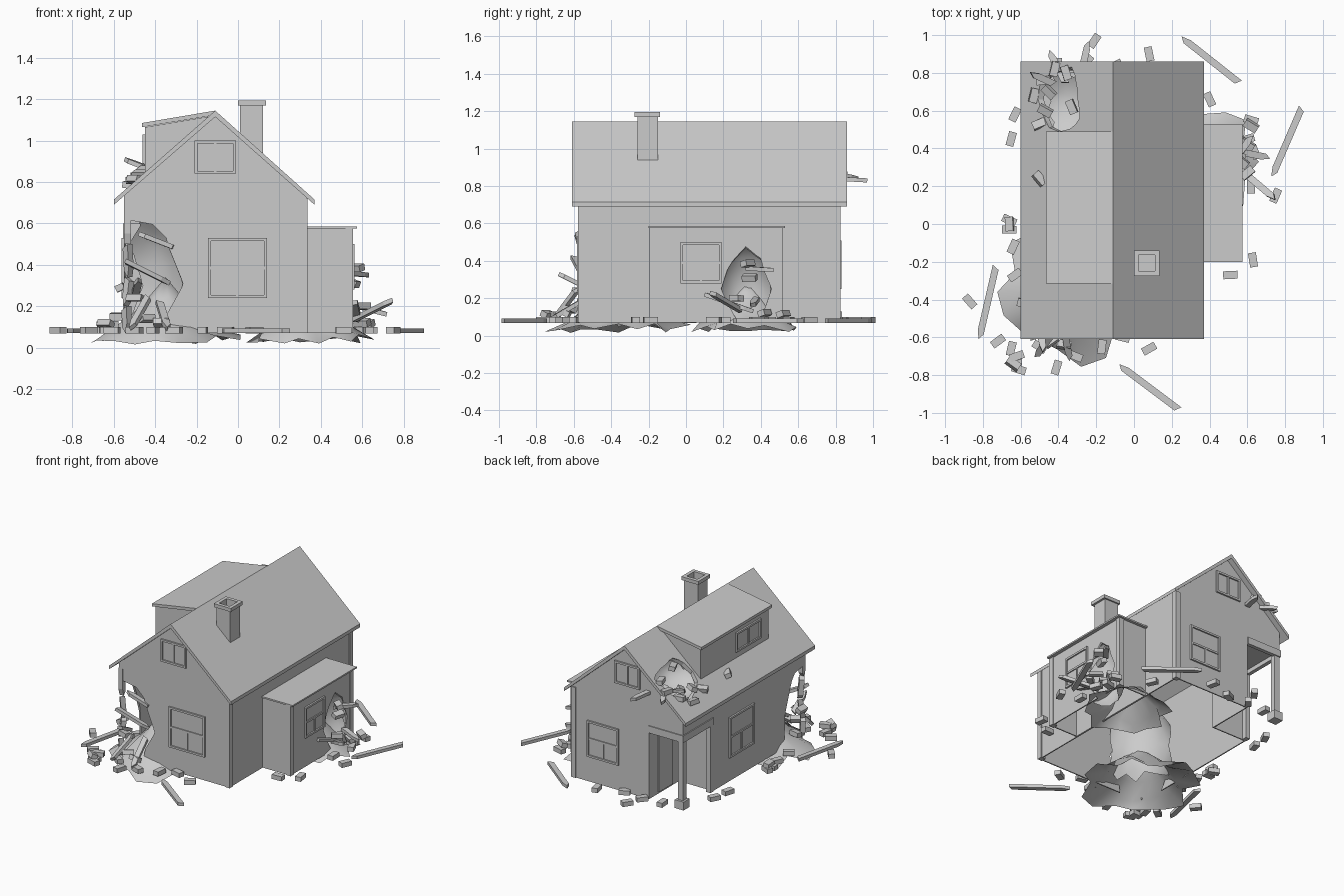
import bpy, bmesh, math, random
from mathutils import Vector, Matrix

if "Cube" in bpy.data.objects:
    bpy.data.objects.remove(bpy.data.objects["Cube"])
random.seed(7)
G = 0.07  # ground level

def make(name, bm):
    bmesh.ops.recalc_face_normals(bm, faces=bm.faces)
    me = bpy.data.meshes.new(name)
    bm.to_mesh(me); bm.free()
    ob = bpy.data.objects.new(name, me)
    bpy.context.collection.objects.link(ob)
    return ob

def add_box(bm, x0, x1, y0, y1, z0, z1):
    m = Matrix.Translation(((x0+x1)/2, (y0+y1)/2, (z0+z1)/2)) @ Matrix.Diagonal((x1-x0, y1-y0, z1-z0, 1))
    bmesh.ops.create_cube(bm, size=1, matrix=m)

def box(name, *d):
    bm = bmesh.new(); add_box(bm, *d)
    return make(name, bm)

def prism(name, prof, y0, y1):
    bm = bmesh.new()
    f = bm.faces.new([bm.verts.new((x, y0, z)) for x, z in prof])
    r = bmesh.ops.extrude_face_region(bm, geom=[f])
    for v in r['geom']:
        if isinstance(v, bmesh.types.BMVert): v.co.y = y1
    return make(name, bm)

def blob(name, c, rad, rough=0.15, keep=None):
    bm = bmesh.new()
    bmesh.ops.create_icosphere(bm, subdivisions=2 if keep is None else 3, radius=1)
    for v in bm.verts:
        k = 1 + random.uniform(-rough, rough)
        v.co = Vector([c[i] + v.co[i]*rad[i]*k for i in range(3)])
    if keep:  # open bowl: only the part inside the house remains
        bmesh.ops.delete(bm, geom=[v for v in bm.verts if not keep(v.co)], context='VERTS')
        for f in bm.faces: f.smooth = True
    return make(name, bm)

def cut(ob, *cutters):
    for c in cutters:
        m = ob.modifiers.new('cut', 'BOOLEAN')
        m.operation = 'DIFFERENCE'; m.object = c; m.solver = 'EXACT'
        c.hide_render = True
    dg = bpy.context.evaluated_depsgraph_get()
    me = bpy.data.meshes.new_from_object(ob.evaluated_get(dg))
    ob.modifiers.clear()
    ob.data = me

def roof_z(x): return 1.145 - abs(x + .11)*.88

# Cutters for the three broken places, and the bowls lining them
corner_hole = blob('corner_hole', (-.46, -.5, .31), (.18, .22, .35), .2)
annex_hole = blob('annex_hole', (.55, .32, .25), (.12, .12, .21))
roof_hole = blob('roof_hole', (-.39, .66, .89), (.155, .18, .15), .2)
blob('corner_cavity', (-.46, -.48, .30), (.24, .28, .40), .03,
     lambda p: p.x > -.535 and p.y > -.555 and p.z > .04)
blob('annex_cavity', (.55, .32, .24), (.17, .16, .25), .03, lambda p: p.x < .535 and p.z > .04)
blob('roof_bowl', (-.39, .65, .92), (.20, .22, .16), .03,
     lambda p: p.z < roof_z(p.x)-.035 and p.x > -.54 and p.y < .81)

# Main walls: thin gabled shell, open below, with a porch notch at the back left
walls = prism('walls', [(-.55, G), (.33, G), (.33, .738), (-.11, 1.12), (-.55, .738)], -.57, .82)
inner = prism('wall_interior', [(-.542, 0), (.322, 0), (.322, .726), (-.11, 1.105), (-.542, .726)], -.562, .812)
notch = box('porch_cutter', -.65, -.28, .48, .95, 0, .58)
cut(walls, inner, notch, corner_hole, roof_hole)

# Porch lining, ceiling, door, beam and posts
box('porch_side_wall', -.28, -.272, .48, .815, G, .60)
box('porch_back_wall', -.545, -.272, .472, .48, G, .60)
box('porch_ceiling', -.545, -.275, .475, .815, .58, .59)
box('porch_door', -.29, -.28, .56, .72, .085, .50)
box('porch_beam_side', -.557, -.53, .48, .827, .55, .60)
box('porch_beam_back', -.557, -.28, .80, .827, .55, .60)
box('porch_post', -.55, -.51, .78, .82, .08, .59)
box('porch_post_base', -.565, -.495, .765, .835, G, .13)
box('porch_half_post', -.555, -.52, .48, .515, G, .59)

# Main roof and side dormer
roof = prism('roof', [(-.60, .69), (-.60, .715), (-.11, 1.145), (.37, .715), (.37, .69), (-.11, 1.115)], -.61, .86)
cut(roof, roof_hole)
prism('dormer_walls', [(-.45, .815), (-.45, 1.065), (-.12, 1.12)], -.295, .475)
prism('dormer_roof', [(-.465, 1.065), (-.465, 1.085), (-.11, 1.145), (-.10, 1.125)], -.315, .49)

# Side annex with flat roof, open below
annex = box('annex_walls', .325, .55, -.19, .51, G, .58)
annex_in = box('annex_interior', .335, .542, -.182, .502, 0, .572)
cut(annex, annex_in, annex_hole)
box('annex_roof', .33, .575, -.20, .53, .575, .586)

# Chimney with open top
chim = box('chimney', .01, .12, -.26, -.15, .90, 1.18)
cap = box('chimney_cap', 0, .135, -.275, -.14, 1.17, 1.195)
flue = box('flue_cutter', .025, .11, -.25, -.165, 1.08, 1.3)
cut(chim, flue)
cut(cap, flue)

# Corner boards
for i, (x, y) in enumerate([(.33, -.57), (.33, .82), (.55, -.19), (.55, .51)]):
    sy = 1 if y > 0.2 else -1
    top = .72 if x < .5 else .575
    ya, yb = sorted((y - sy*.03, y + sy*.007))
    box(f'corner_board_{i}', x-.03, x+.007, ya, yb, G, top)

# Windows: frame bars, middle rail, lower mullion and pane
def window(name, axis, pos, sgn, a0, a1, z0, z1, lower=True):
    bm = bmesh.new()
    def bar(u0, u1, w0, w1, d):
        p0, p1 = sorted((pos - sgn*.005, pos + sgn*d))
        if axis == 'y': add_box(bm, u0, u1, p0, p1, w0, w1)
        else: add_box(bm, p0, p1, u0, u1, w0, w1)
    t, mid, c = .014, (z0+z1)/2, (a0+a1)/2
    for u in (a0, a1-t): bar(u, u+t, z0, z1, .012)
    for w in (z0, z1-t): bar(a0+t, a1-t, w, w+t, .012)
    if lower:
        bar(a0+t, a1-t, mid-.007, mid+.007, .009)
        bar(c-.006, c+.006, z0+t, mid, .008)
    else:
        bar(c-.006, c+.006, z0+t, z1-t, .009)
    bar(a0+t, a1-t, z0+t, z1-t, .002)
    make(name, bm)

window('front_window', 'y', -.57, -1, -.145, .14, .24, .53)
window('front_gable_window', 'y', -.57, -1, -.21, -.01, .84, 1.0, False)
window('back_window', 'y', .82, 1, -.04, .21, .25, .51)
window('back_gable_window', 'y', .82, 1, -.21, -.01, .84, 1.0, False)
window('left_window', 'x', -.55, -1, .02, .30, .24, .53)
window('annex_window', 'x', .55, 1, -.03, .19, .28, .50)
window('dormer_window', 'x', -.45, -1, -.20, .08, .89, 1.03, False)

# Rubble mounds: ragged thin cones sagging below the ground at the rim
def mound(name, c, rx, ry, h, base=.025):
    bm = bmesh.new()
    n, rings = 18, 4
    apex = bm.verts.new((c[0], c[1], c[2]+h))
    prev = None
    for r in range(1, rings+1):
        k = r/rings
        ring = []
        for i in range(n):
            a = 2*math.pi*i/n
            j = 1 + random.uniform(-.2, .2)*k
            x, y = rx*k*j*math.cos(a), ry*k*j*math.sin(a)
            z = c[2] + h*(1-k)**1.4 + random.uniform(-base, base)*k
            ring.append(bm.verts.new((c[0]+x, c[1]+y, max(z, 0))))
        for i in range(n):
            q = (i+1) % n
            if prev: bm.faces.new((prev[i], ring[i], ring[q], prev[q]))
            else: bm.faces.new((apex, ring[i], ring[q]))
        prev = ring
    ob = make(name, bm)
    for p in ob.data.polygons: p.use_smooth = True

mound('corner_rubble', (-.35, -.36, .04), .34, .34, .30)
mound('annex_rubble', (.34, .33, .04), .28, .29, .28)

# Loose bricks
def brick(name, c, rot):
    bm = bmesh.new(); add_box(bm, -.038, .038, -.021, .021, -.016, .016)
    bmesh.ops.transform(bm, matrix=Matrix.Translation(c) @ rot, verts=bm.verts)
    make(name, bm)

ground = [(-.21, .97), (.08, .90), (-.63, .58), (-.65, .45), (-.66, .02), (-.66, -.03), (-.64, -.12),
          (-.63, -.27), (-.87, -.41), (-.72, -.62), (-.63, -.73), (-.61, -.77), (-.65, -.66), (-.5, -.65),
          (-.41, -.76), (-.31, -.70), (-.17, -.65), (.08, -.66), (.51, -.27), (.63, -.19), (.40, .66),
          (.62, .55), (.60, .45), (.64, .38), (.75, .15), (.62, .20), (-.1, .84), (-.25, .86), (-.4, .84), (-.06, -.6)]
for i, (x, y) in enumerate(ground):
    brick(f'brick_{i}', (x, y, .083), Matrix.Rotation(random.uniform(0, 3.14), 4, 'Z'))
piled = [(-.62, -.70, .113), (-.64, -.74, .113), (-.44, -.62, .14), (-.37, -.64, .12), (-.57, -.5, .29), (-.58, -.42, .15),
         (-.5, -.58, .24), (.62, .52, .115), (.57, .33, .385), (.56, .34, .31), (.6, .42, .12), (.60, .27, .2), (-.66, 0, .113)]
roof_xy = [(-.5, .53), (-.5, .24), (-.48, .76), (-.45, .70), (-.47, .60), (-.36, .80), (-.33, .62), (-.42, .82), (-.53, .68)]
piled += [(x, y, roof_z(x) + .01) for x, y in roof_xy]
for i, c in enumerate(piled):
    r = (Matrix.Rotation(random.uniform(0, 3.14), 4, 'Z') @ Matrix.Rotation(random.uniform(-.5, .5), 4, 'X'))
    brick(f'piled_brick_{i}', c, r)

# Broken planks, each pointed at one end
def plank(name, a, b, w=.036, t=.022):
    a, b = Vector(a), Vector(b)
    d = b - a
    L = d.length
    bm = bmesh.new()
    pts = [(0, -w/2), (L-.05, -w/2), (L, -w*.1), (L-.03, w/2), (.02, w/2)]
    f = bm.faces.new([bm.verts.new((x, y, -t/2)) for x, y in pts])
    r = bmesh.ops.extrude_face_region(bm, geom=[f])
    for v in r['geom']:
        if isinstance(v, bmesh.types.BMVert): v.co.z = t/2
    rot = d.to_track_quat('X', 'Z').to_matrix().to_4x4()
    bmesh.ops.transform(bm, matrix=Matrix.Translation(a) @ rot, verts=bm.verts)
    make(name, bm)

planks = [((-.73, -.22, .08), (-.82, -.61, .08)), ((.56, .745, .08), (.25, .99, .08)),
          ((.89, .62, .08), (.73, .25, .08)), ((.24, -.985, .08), (-.08, -.745, .08)),
          ((-.55, -.60, .42), (-.33, -.54, .31)), ((-.30, -.56, .48), (-.48, -.58, .55)),
          ((-.43, -.58, .25), (-.52, -.70, .09)), ((-.38, -.50, .22), (-.34, -.72, .09)),
          ((-.50, -.50, .24), (-.48, -.68, .33)), ((.55, .30, .13), (.75, .13, .23)),
          ((.52, .33, .36), (.63, .47, .35)), ((.56, .10, .22), (.58, .36, .13)), ((.57, .38, .2), (.72, .35, .16)),
          ((-.36, .74, .88), (-.45, .92, .84)), ((-.28, .80, .84), (-.24, .97, .83)), ((-.42, .74, .86), (-.55, .80, .91))]
for i, (a, b) in enumerate(planks):
    plank(f'plank_{i}', a, b)

# Bent corner stud left standing in the front gap
path = [(-.535, -.555, .70), (-.535, -.555, .50), (-.525, -.545, .34), (-.54, -.56, .20), (-.535, -.555, G)]
for i in range(4):
    plank(f'corner_stud_{i}', path[i], path[i+1], .034, .034)
